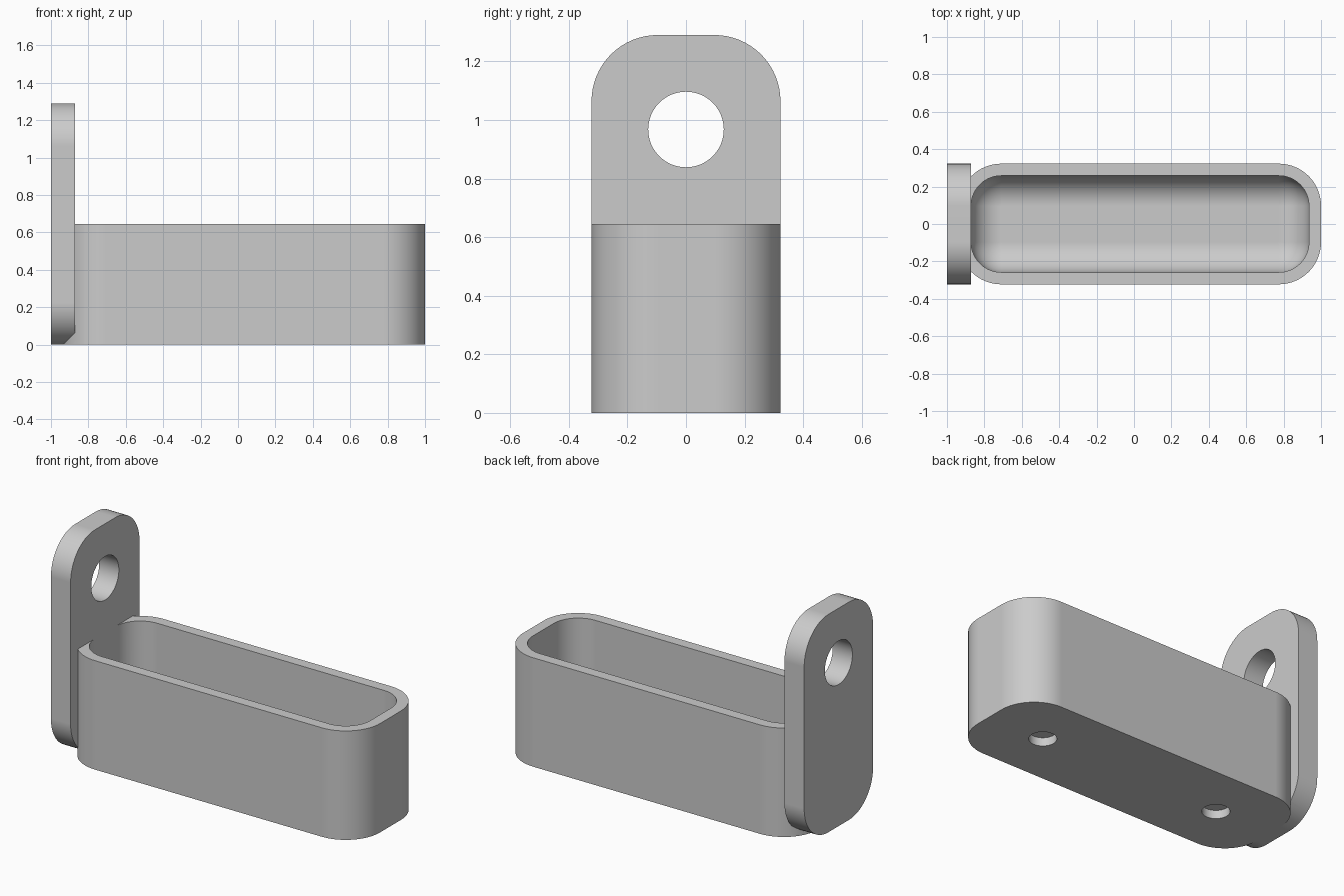
import bpy, bmesh, math

if "Cube" in bpy.data.objects:
    bpy.data.objects.remove(bpy.data.objects["Cube"], do_unlink=True)

MM = 2 / 62                       # the part is 62 units long, scaled to 2
LENGTH, WIDTH, HEIGHT = 60 * MM, 20 * MM, 20 * MM
WALL, PLATE, CORNER = 2 * MM, 4 * MM, 7 * MM
INNER = CORNER - WALL
CENTRE = 1 - LENGTH / 2           # tray centre along x
STEPS = 16

grey = bpy.data.materials.new("plain grey")
grey.use_nodes = True
colour = (0.6, 0.6, 0.6, 1)
grey.diffuse_color = colour
grey.node_tree.nodes["Principled BSDF"].inputs["Base Color"].default_value = colour


def rounded_rect(w, h, r):
    """Outline of a rounded rectangle centred on the origin."""
    points = []
    for k, (sx, sy) in enumerate([(1, 1), (-1, 1), (-1, -1), (1, -1)]):
        for i in range(STEPS + 1):
            a = (k + i / STEPS) * math.pi / 2
            points.append((sx * (w / 2 - r) + r * math.cos(a),
                           sy * (h / 2 - r) + r * math.sin(a)))
    return points


def loft(name, rings):
    """Closed solid through a stack of equally sized rings."""
    bm = bmesh.new()
    loops = [[bm.verts.new(p) for p in ring] for ring in rings]
    for a, b in zip(loops, loops[1:]):
        for i in range(len(a)):
            j = (i + 1) % len(a)
            bm.faces.new((a[i], a[j], b[j], b[i]))
    bm.faces.new(loops[0][::-1])
    bm.faces.new(loops[-1])
    bmesh.ops.recalc_face_normals(bm, faces=bm.faces)
    mesh = bpy.data.meshes.new(name)
    bm.to_mesh(mesh)
    bm.free()
    mesh.materials.append(grey)
    obj = bpy.data.objects.new(name, mesh)
    bpy.context.collection.objects.link(obj)
    return obj


def combine(target, tool, operation):
    mod = target.modifiers.new(operation.lower(), "BOOLEAN")
    mod.operation, mod.object, mod.solver = operation, tool, "EXACT"
    bpy.context.view_layer.objects.active = target
    bpy.ops.object.modifier_apply(modifier=mod.name)
    bpy.data.objects.remove(tool, do_unlink=True)


def cylinder(name, r, depth, location, rotation=(0, 0, 0)):
    bpy.ops.mesh.primitive_cylinder_add(vertices=64, radius=r, depth=depth,
                                        location=location, rotation=rotation)
    obj = bpy.context.object
    obj.name = name
    obj.hide_render = True
    obj.data.materials.append(grey)
    return obj


# Tray body
outline = rounded_rect(LENGTH, WIDTH, CORNER)
holder = loft("wall_mounted_tray",
              [[(x + CENTRE, y, z) for x, y in outline] for z in (0, HEIGHT)])

# Upright mounting plate with its hanging hole
outline = rounded_rect(WIDTH, 2 * HEIGHT, CORNER)
plate = loft("mounting_plate",
             [[(x, y, z + HEIGHT) for y, z in outline] for x in (-1, -1 + PLATE)])
combine(plate, cylinder("hanging_hole", 4 * MM, 1, (-1, 0, 30 * MM),
                        (0, math.pi / 2, 0)), "DIFFERENCE")
combine(holder, plate, "UNION")

# Cavity with a rounded floor edge
rings = []
for i in range(STEPS + 1):
    a = math.pi / 2 * (1 - i / STEPS)
    inset = INNER * (1 - math.cos(a))
    ring = rounded_rect(LENGTH - 2 * (WALL + inset), WIDTH - 2 * (WALL + inset),
                        max(INNER - inset, 0.002))
    z = WALL + INNER * (1 - math.sin(a))
    rings.append([(x + CENTRE, y, z) for x, y in ring])
rings.append([(x, y, HEIGHT + 0.1) for x, y, z in rings[-1]])
combine(holder, loft("cavity", rings), "DIFFERENCE")

# Two shallow sockets under the floor
for side in (-1, 1):
    combine(holder, cylinder("socket", 0.075, 0.1, (CENTRE + side * 0.6, 0, 0)),
            "DIFFERENCE")

# Smooth curves, flat panels
bpy.ops.object.select_all(action="DESELECT")
holder.select_set(True)
bpy.context.view_layer.objects.active = holder
bpy.ops.object.shade_smooth_by_angle(angle=math.radians(30))
weighted = holder.modifiers.new("flat_panels", "WEIGHTED_NORMAL")
weighted.keep_sharp = True
